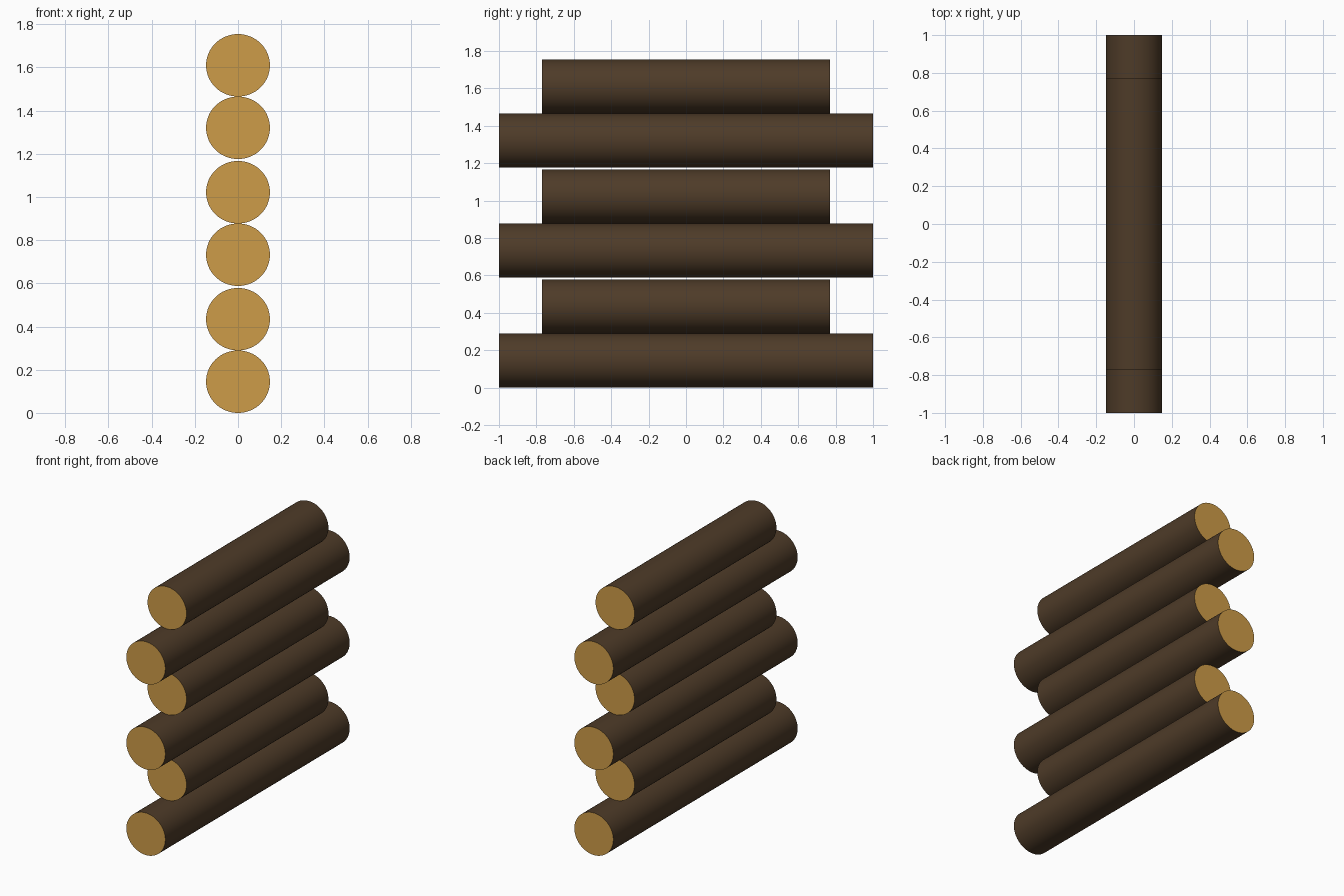
import bpy, bmesh
from mathutils import Matrix

if "Cube" in bpy.data.objects:
    bpy.data.objects.remove(bpy.data.objects["Cube"])

def srgb(r, g, b):
    f = lambda c: c / 12.92 if c <= 0.04045 else ((c + 0.055) / 1.055) ** 2.4
    return (f(r / 255), f(g / 255), f(b / 255), 1)

def material(name, colour):
    m = bpy.data.materials.new(name)
    m.diffuse_color = colour
    m.use_nodes = True
    m.node_tree.nodes["Principled BSDF"].inputs["Base Color"].default_value = m.diffuse_color
    return m

bark = material("dark_bark", srgb(78, 59, 40))
cut_wood = material("cut_wood", srgb(206, 156, 72))

RX, RZ = 0.148, 0.1447   # log cross-section radii
PAIR = 0.588             # height of one long + short pair

def log(name, half_length, z):
    bm = bmesh.new()
    bmesh.ops.create_cone(bm, cap_ends=True, segments=64, radius1=1, radius2=1, depth=2)
    # Lay the cylinder along y
    bm.transform(Matrix.Translation((0, 0, z)) @ Matrix.Diagonal((RX, half_length, RZ, 1))
                 @ Matrix.Rotation(1.5707963267948966, 4, 'X'))
    bm.normal_update()
    # Sawn ends get the light wood, sides the bark
    for f in bm.faces:
        end = abs(f.normal.y) > 0.9
        f.material_index = 1 if end else 0
        f.smooth = not end
    for e in bm.edges:
        e.smooth = e.link_faces[0].smooth and e.link_faces[1].smooth
    me = bpy.data.meshes.new(name)
    bm.to_mesh(me)
    bm.free()
    me.materials.append(bark)
    me.materials.append(cut_wood)
    bpy.context.collection.objects.link(bpy.data.objects.new(name, me))

# Alternating long and short logs, stacked
for i in range(3):
    log(f"long_log_{i + 1}", 1.0, RZ + i * PAIR)
    log(f"short_log_{i + 1}", 0.77, 3 * RZ + i * PAIR)
